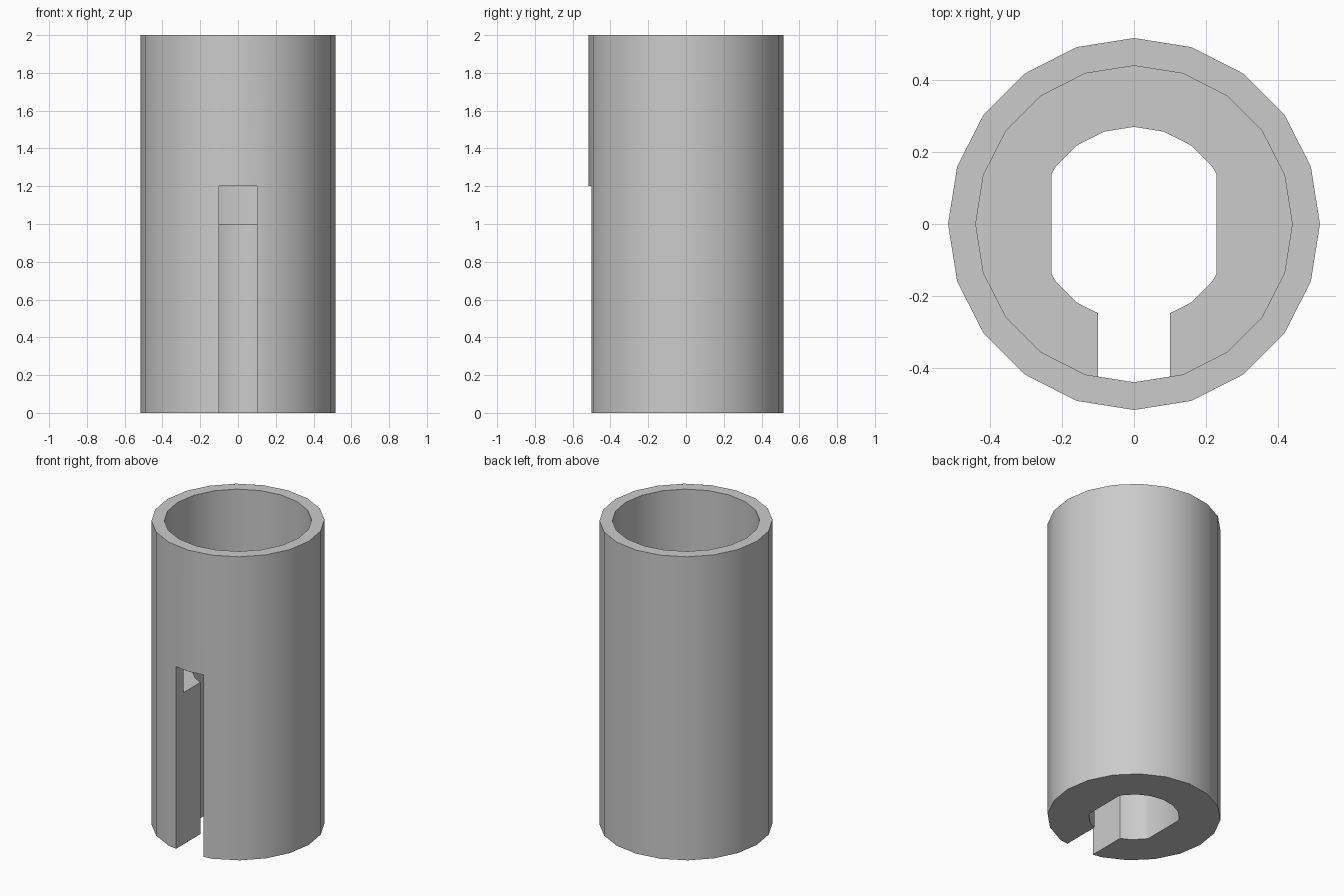
import bpy
import math

cube = bpy.data.objects.get("Cube")
if cube:
    bpy.data.objects.remove(cube, do_unlink=True)

SIDES = 20
OUTER_R, BORE_R, KEYED_R = 0.517, 0.44, 0.27
HEIGHT, FLOOR_Z, SLOT_TOP = 2.0, 1.0, 1.2
FLAT_X, SLOT_X = 0.23, 0.1
EXTRA = 0.1  # overshoot of the cutters past the body

grey = bpy.data.materials.new("plain grey")
grey.use_nodes = True
colour = (0.6, 0.6, 0.6, 1)
grey.diffuse_color = colour
grey.node_tree.nodes["Principled BSDF"].inputs["Base Color"].default_value = colour


def tube(name, radius, z0, z1):
    """Solid upright cylinder with a corner on the y axis."""
    bpy.ops.mesh.primitive_cylinder_add(
        vertices=SIDES, radius=radius, depth=z1 - z0, location=(0, 0, (z0 + z1) / 2))
    obj = bpy.context.object
    obj.name = name
    obj.data.materials.append(grey)
    return obj


def block(name, x, y0, y1, z0, z1):
    """Box reaching x to either side of the centre."""
    bpy.ops.mesh.primitive_cube_add(size=1, location=(0, (y0 + y1) / 2, (z0 + z1) / 2))
    obj = bpy.context.object
    obj.name = name
    obj.scale = (2 * x, y1 - y0, z1 - z0)
    bpy.ops.object.transform_apply(location=False, rotation=False, scale=True)
    obj.data.materials.append(grey)
    return obj


def combine(target, tool, operation):
    """Apply a boolean and remove the tool."""
    tool.hide_render = True
    mod = target.modifiers.new(operation.lower(), 'BOOLEAN')
    mod.operation, mod.object, mod.solver = operation, tool, 'EXACT'
    bpy.context.view_layer.objects.active = target
    bpy.ops.object.modifier_apply(modifier=mod.name)
    bpy.data.objects.remove(tool, do_unlink=True)


# Outer body
sleeve = tube("slotted_sleeve", OUTER_R, 0, HEIGHT)

# Wide upper bore
combine(sleeve, tube("upper_bore", BORE_R, FLOOR_Z, HEIGHT + EXTRA), 'DIFFERENCE')

# Narrow lower bore with two flat sides
lower = tube("lower_bore", KEYED_R, -EXTRA, FLOOR_Z + EXTRA)
combine(lower, block("bore_flats", FLAT_X, -1, 1, -1, HEIGHT), 'INTERSECT')
combine(sleeve, lower, 'DIFFERENCE')

# Open slot through the front wall
combine(sleeve, block("front_slot", SLOT_X, -1, 0, -EXTRA, SLOT_TOP), 'DIFFERENCE')

# Smooth walls, sharp rims
bpy.ops.object.select_all(action='DESELECT')
sleeve.select_set(True)
bpy.context.view_layer.objects.active = sleeve
bpy.ops.object.shade_smooth_by_angle(angle=math.radians(30))
